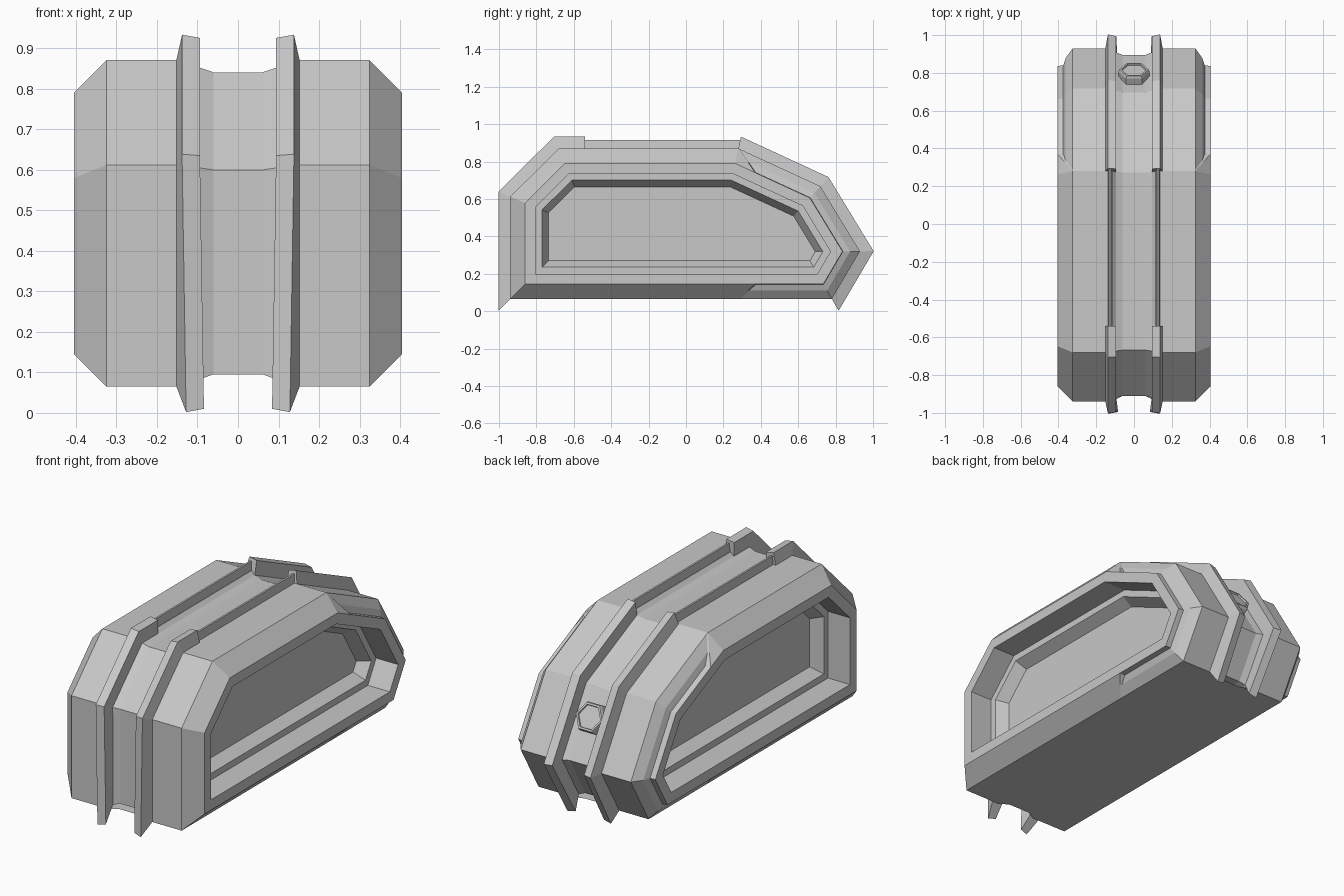
import bpy, bmesh, math
from mathutils import Vector

cube = bpy.data.objects.get("Cube")
if cube:
    bpy.data.objects.remove(cube, do_unlink=True)

grey = bpy.data.materials.new("plain_grey")
grey.use_nodes = True
COLOR = (0.58, 0.58, 0.58, 1)
grey.diffuse_color = COLOR
grey.node_tree.nodes["Principled BSDF"].inputs["Base Color"].default_value = COLOR

# Side outline of the casing (y, z): bottom front corner, then clockwise over the top
OUTLINE = [Vector(p) for p in (
    (-.94, .065), (-.94, .612), (-.68, .87), (.28, .87),
    (.718, .668), (.93, .32), (.78, .065))]


def normal(a, b):
    d = (b - a).normalized()
    return Vector((-d.y, d.x))


def inward(i):
    """Mitred inward direction at an outline corner."""
    p = OUTLINE
    n1 = normal(p[i - 1], p[i])
    n2 = normal(p[i], p[(i + 1) % len(p)])
    return -(n1 + n2) / (1 + n1.dot(n2))


CORNERS = [(p, inward(i)) for i, p in enumerate(OUTLINE)]


def finish(bm, name):
    bmesh.ops.recalc_face_normals(bm, faces=bm.faces)
    mesh = bpy.data.meshes.new(name)
    bm.to_mesh(mesh)
    bm.free()
    mesh.materials.append(grey)
    obj = bpy.data.objects.new(name, mesh)
    bpy.context.collection.objects.link(obj)


def bridge(bm, a, b):
    n = len(a)
    for i in range(n):
        j = (i + 1) % n
        bm.faces.new((a[i], a[j], b[j], b[i]))


def loft(bm, loops):
    for a, b in zip(loops, loops[1:]):
        bridge(bm, a, b)
    bm.faces.new(loops[0])
    bm.faces.new(loops[-1])


# Casing: the outline lofted sideways, with split points where the rear groove starts
slope = (OUTLINE[4] - OUTLINE[3]).normalized()
top_cut, bottom_cut = Vector((1.1, -1.609)), Vector((1.125, 1))
path = CORNERS[:4]
path += [(OUTLINE[3] + slope * s, top_cut) for s in (.002, .008)]
path += CORNERS[4:]
path += [(Vector((y, .065)), bottom_cut) for y in (.286, .28)]
GROOVED = range(5, 10)

# (half width, inset): channel, shoulder, chamfer, rim, stepped side recess
section = [(.06, .03), (.095, .018), (.115, 0), (.325, 0), (.37, .045), (.403, .078),
           (.405, .08), (.405, .135), (.275, .135), (.275, .17), (.215, .205)]
groove = {.045: .362, .078: .375}  # inset: sunken half width
bm = bmesh.new()
rings = []
for side, rows in ((-1, section[::-1]), (1, section)):
    for x, inset in rows:
        ring = []
        for i, (p, m) in enumerate(path):
            q = p + m * inset
            w = groove.get(inset, x) if i in GROOVED else x
            ring.append(bm.verts.new((side * w, q.x, q.y)))
        rings.append(ring)
loft(bm, rings)
finish(bm, "casing")

# Flat sheet closing the channel underneath
bm = bmesh.new()
bm.faces.new([bm.verts.new((x, y, .065)) for x, y in (
    (-.12, -.94), (-.06, -.91), (.06, -.91), (.12, -.94),
    (.12, .78), (.06, .762), (-.06, .762), (-.12, .78))])
bm.normal_update()
for face in bm.faces:
    if face.normal.z > 0:
        face.normal_flip()
mesh = bpy.data.meshes.new("underside_panel")
bm.to_mesh(mesh)
bm.free()
mesh.materials.append(grey)
bpy.context.collection.objects.link(bpy.data.objects.new("underside_panel", mesh))


# Rails: a small section swept along part of the outline, leaning in at the feet
def rail(name, points, profile):
    for side, label in ((1, "left"), (-1, "right")):
        bm = bmesh.new()
        loops = []
        for p, m in points:
            loop = []
            for x, inset in profile:
                q = p + m * inset
                lean = .01 if p.y < .1 and inset < 0 else 0
                loop.append(bm.verts.new((side * (x - lean), q.x, q.y)))
            loops.append(loop)
        loft(bm, loops)
        finish(bm, f"{label}_{name}")


front_end = (Vector((-.54, .87)), Vector((0, -1)))
rear_start = (Vector((.29, .87)), Vector((0, -1)))
wide = [(.155, .03), (.152, 0), (.138, -.063), (.094, -.055), (.095, .03)]
thin = [(.14, .03), (.137, 0), (.132, -.045), (.122, -.045), (.115, .03)]
rail("front_rail", CORNERS[:3] + [front_end], wide)
rail("middle_rail", [front_end, rear_start], thin)
rail("rear_rail", CORNERS[3:], wide)

# Hexagonal bolt on the rear slope of the channel
out = normal(OUTLINE[4], OUTLINE[5])
axis = Vector((0, out.x, out.y))
across = Vector((1, 0, 0))
up = axis.cross(across)
foot = OUTLINE[4].lerp(OUTLINE[5], .4) - out * .03
base = Vector((0, foot.x, foot.y))
bm = bmesh.new()
loops = []
for radius, height in ((.083, -.02), (.083, .035), (.077, .048), (.066, .048), (.064, .04)):
    loops.append([bm.verts.new(base + axis * height
                               + across * radius * math.cos(k * math.pi / 3)
                               + up * radius * math.sin(k * math.pi / 3))
                  for k in range(6)])
loft(bm, loops)
finish(bm, "rear_bolt")
